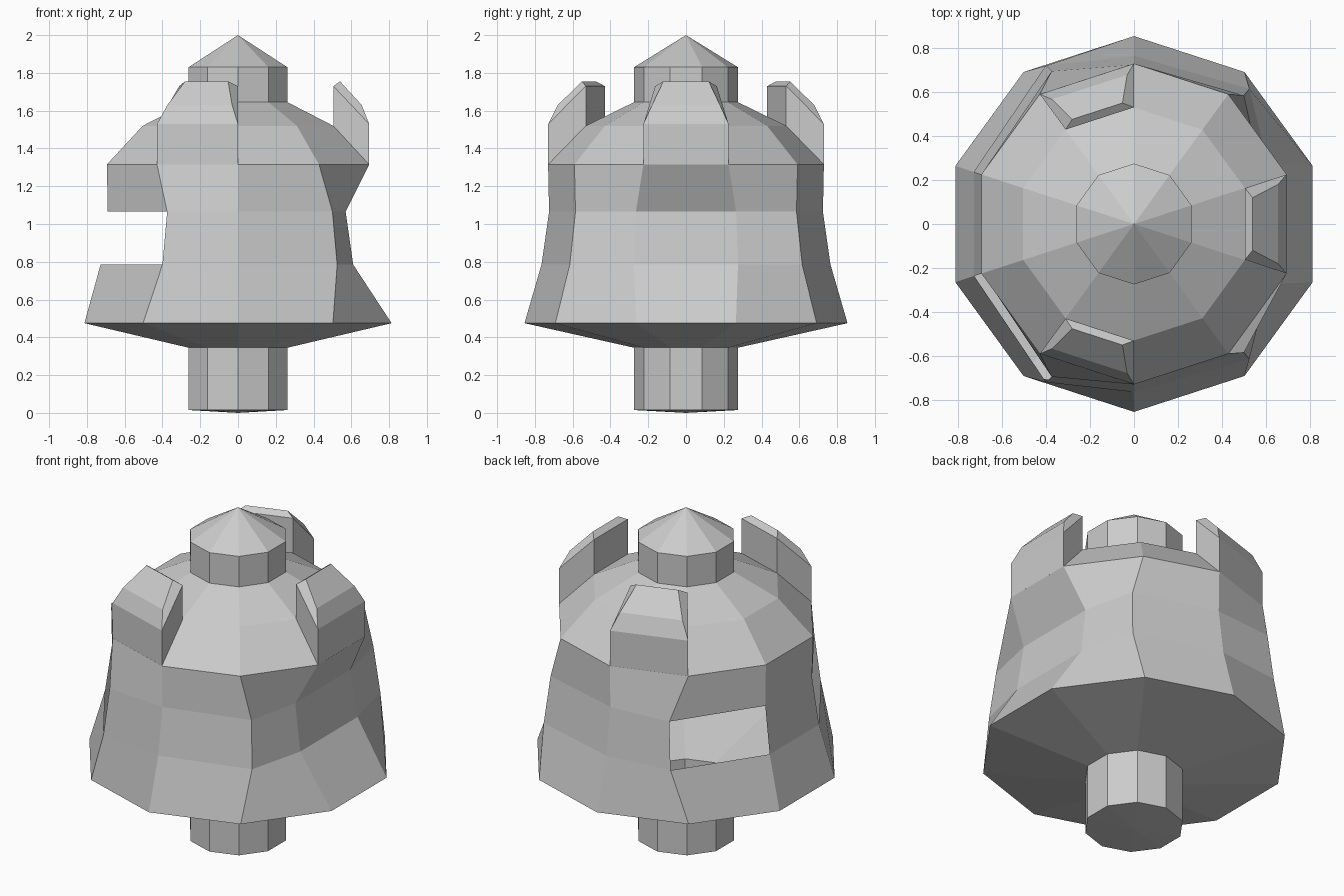
import bpy, bmesh, math
from mathutils import Vector, Matrix

SIDES = 10
STEP = 2 * math.pi / SIDES

cube = bpy.data.objects.get("Cube")
if cube:
    bpy.data.objects.remove(cube, do_unlink=True)

grey = bpy.data.materials.new("plain grey")
grey.use_nodes = True
GREY = (0.6, 0.6, 0.6, 1)
grey.diffuse_color = GREY
grey.node_tree.nodes["Principled BSDF"].inputs["Base Color"].default_value = GREY


def finish(name, bm):
    mesh = bpy.data.meshes.new(name)
    bm.to_mesh(mesh)
    bm.free()
    mesh.materials.append(grey)
    obj = bpy.data.objects.new(name, mesh)
    bpy.context.collection.objects.link(obj)
    return obj


def ring(bm, radius, z, moved=None):
    """Ten-sided ring; moved gives shifted corners for the back half, mirrored to the front."""
    verts = []
    for k in range(SIDES):
        a = STEP * (k + 0.5)
        x, y = radius * math.cos(a), radius * math.sin(a)
        if moved:
            if k in moved:
                x, y = moved[k]
            elif SIDES - 1 - k in moved:
                x, y = moved[SIDES - 1 - k]
                y = -y
        verts.append(bm.verts.new((x, y, z)))
    return verts


def lathe(name, rings, bottom_tip=None, top_tip=None, openings=()):
    """Stack rings into a shell, leaving out (band, side) openings."""
    bm = bmesh.new()
    loops = [ring(bm, *r) for r in rings]
    for band, (low, high) in enumerate(zip(loops, loops[1:])):
        for k in range(SIDES):
            if (band, k) not in openings:
                n = (k + 1) % SIDES
                bm.faces.new((low[k], low[n], high[n], high[k]))
    for tip, loop, flip in ((bottom_tip, loops[0], True), (top_tip, loops[-1], False)):
        if tip is not None:
            point = bm.verts.new((0, 0, tip))
            for k in range(SIDES):
                a, b = loop[k], loop[(k + 1) % SIDES]
                bm.faces.new((b, a, point) if flip else (a, b, point))
    return finish(name, bm)


# Hollow tower wall: dented on one side, two window openings on the other
lower_dent = {0: (0.61, 0.275), 1: (0.525, 0.615), 3: (-0.40, 0.72)}
upper_dent = {0: (0.57, 0.265), 1: (0.50, 0.585), 3: (-0.375, 0.695)}
lathe("tower_body", [
    (0.275, 0.345),
    (0.855, 0.475),
    (0.765, 0.785, lower_dent),
    (0.725, 1.065, upper_dent),
    (0.73, 1.315),
    (0.53, 1.52),
    (0.275, 1.645),
], openings={(2, 3), (2, 5)})

# Stem below and pointed cap above
lathe("stem", [(0.275, 0.015), (0.275, 0.345)], bottom_tip=0)
lathe("roof_cap", [(0.275, 1.645), (0.275, 1.83)], top_tip=2)


def battlement(name, angle):
    """Bevelled tab standing on the dome; section is distance, height, half width."""
    section = [
        (0.694, 1.315, 0.225), (0.694, 1.53, 0.225), (0.655, 1.63, 0.18),
        (0.54, 1.755, 0.12), (0.505, 1.73, 0.163), (0.505, 1.515, 0.163),
    ]
    bm = bmesh.new()
    sides = [[bm.verts.new((d, s * w, z)) for d, z, w in section] for s in (-1, 1)]
    for i in range(len(section) - 1):
        bm.faces.new((sides[0][i], sides[1][i], sides[1][i + 1], sides[0][i + 1]))
    # Side walls are flat below, with a sloping bevel up to the narrow top
    for s in sides:
        bm.faces.new((s[0], s[1], s[4], s[5]))
        bm.faces.new((s[1], s[2], s[3], s[4]))
    bmesh.ops.recalc_face_normals(bm, faces=bm.faces)
    bm.transform(Matrix.Rotation(angle, 4, "Z"))
    return finish(name, bm)


for name, side in (("left_battlement", 0), ("back_battlement", 3), ("front_battlement", 7)):
    battlement(name, STEP * side)
